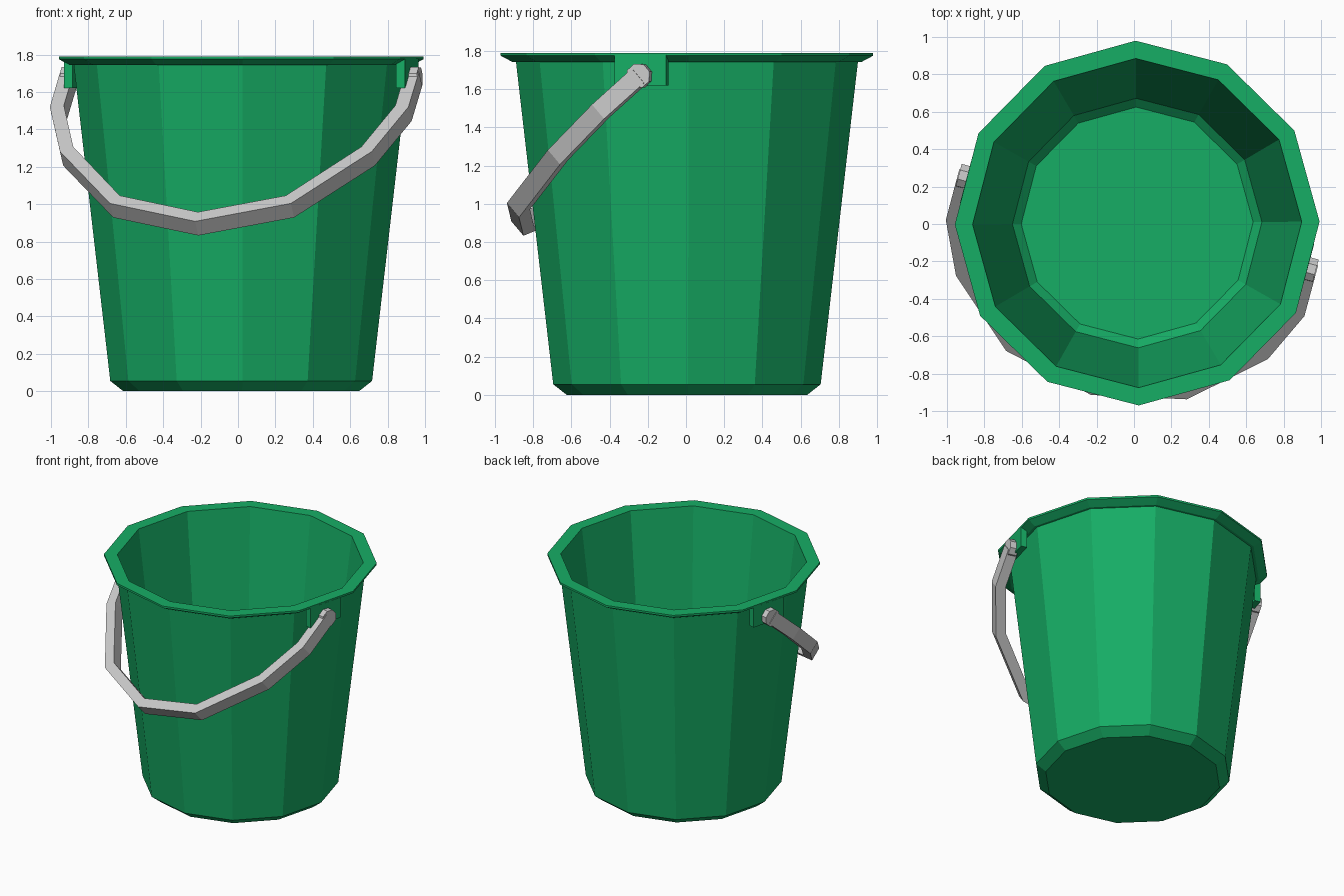
import bpy, bmesh, math
from mathutils import Vector, Matrix

if "Cube" in bpy.data.objects:
    bpy.data.objects.remove(bpy.data.objects["Cube"])

CENTRE = Vector((0.017, 0.005, 0))
green = bpy.data.materials.new("green_plastic")
green.diffuse_color = (0.008, 0.42, 0.13, 1)
green.use_nodes = True
green.node_tree.nodes["Principled BSDF"].inputs["Base Color"].default_value = green.diffuse_color

# Local frame of the handle: hinge axis, forward, and the tilted handle plane
TURN = math.radians(-15)
AXIS = Vector((math.cos(TURN), math.sin(TURN), 0))
FWD = Vector((math.sin(TURN), -math.cos(TURN), 0))
UP = Vector((0, 0, 1))
HINGE_Z = 1.67
DOWN = (FWD * 0.755 - UP * 0.657).normalized()
NORMAL = AXIS.cross(DOWN).normalized()


def finish(name, bm, mat=None):
    bmesh.ops.recalc_face_normals(bm, faces=bm.faces)
    mesh = bpy.data.meshes.new(name)
    bm.to_mesh(mesh)
    bm.free()
    obj = bpy.data.objects.new(name, mesh)
    bpy.context.collection.objects.link(obj)
    if mat:
        mesh.materials.append(mat)
    return obj


def bridge(bm, a, b):
    for i in range(len(a)):
        j = (i + 1) % len(a)
        bm.faces.new((a[i], a[j], b[j], b[i]))


def loft(name, rings, mat=None):
    bm = bmesh.new()
    loops = [[bm.verts.new(p) for p in ring] for ring in rings]
    for a, b in zip(loops, loops[1:]):
        bridge(bm, a, b)
    bm.faces.new(loops[0])
    bm.faces.new(loops[-1])
    return finish(name, bm, mat)


def ring12(r, z):
    return [CENTRE + Vector((r * math.cos(a), r * math.sin(a), z))
            for a in (math.radians(0.5 + 30 * i) for i in range(12))]


# Bucket: outer wall, rim lip, inner wall and floor as (radius, z)
profile = [(0.63, 0), (0.70, 0.055), (0.895, 1.743), (0.915, 1.743),
           (0.975, 1.775), (0.975, 1.79), (0.88, 1.79), (0.667, 0.075),
           (0.62, 0.03)]
loft("bucket", [ring12(r, z) for r, z in profile], green)

# Hanging lugs under the rim and round handle hubs, one per side
for side, label in ((1, "right"), (-1, "left")):
    lug = []
    for d in (0.895, 0.943):
        lug.append([CENTRE + AXIS * side * d + FWD * t + UP * z
                    for t, z in ((-0.14, 1.62), (0.14, 1.62),
                                 (0.14, 1.778), (-0.14, 1.778))])
    loft("lug_" + label, lug, green)

    hub = []
    for d in (0.925, 0.988):
        hub.append([CENTRE + UP * HINGE_Z + AXIS * side * d
                    + (DOWN * math.cos(a) + NORMAL * math.sin(a)) * 0.066
                    for a in (math.tau * (i + 0.5) / 8 for i in range(8))])
    loft("handle_hub_" + label, hub)

# Handle: square bar swept along a half ring in the tilted plane
half = [(0.955, 0), (0.955, 0.28), (0.83, 0.63), (0.48, 1.04)]
path = [Vector(p) for p in half] + [Vector((0, 1.18))]
path += [Vector((-s, t)) for s, t in reversed(half)]
rings = []
for i, p in enumerate(path):
    d1 = (p - path[max(i - 1, 0)])
    d2 = (path[min(i + 1, len(path) - 1)] - p)
    tan = ((d1.normalized() if d1.length else d2.normalized())
           + (d2.normalized() if d2.length else d1.normalized())).normalized()
    out = Vector((tan.y, -tan.x))
    ring = []
    for o, n in ((-1, -1), (1, -1), (1, 1), (-1, 1)):
        q = p + out * o * 0.038
        ring.append(CENTRE + UP * HINGE_Z + AXIS * q.x + DOWN * q.y
                    + NORMAL * n * 0.05)
    rings.append(ring)
loft("handle", rings)
